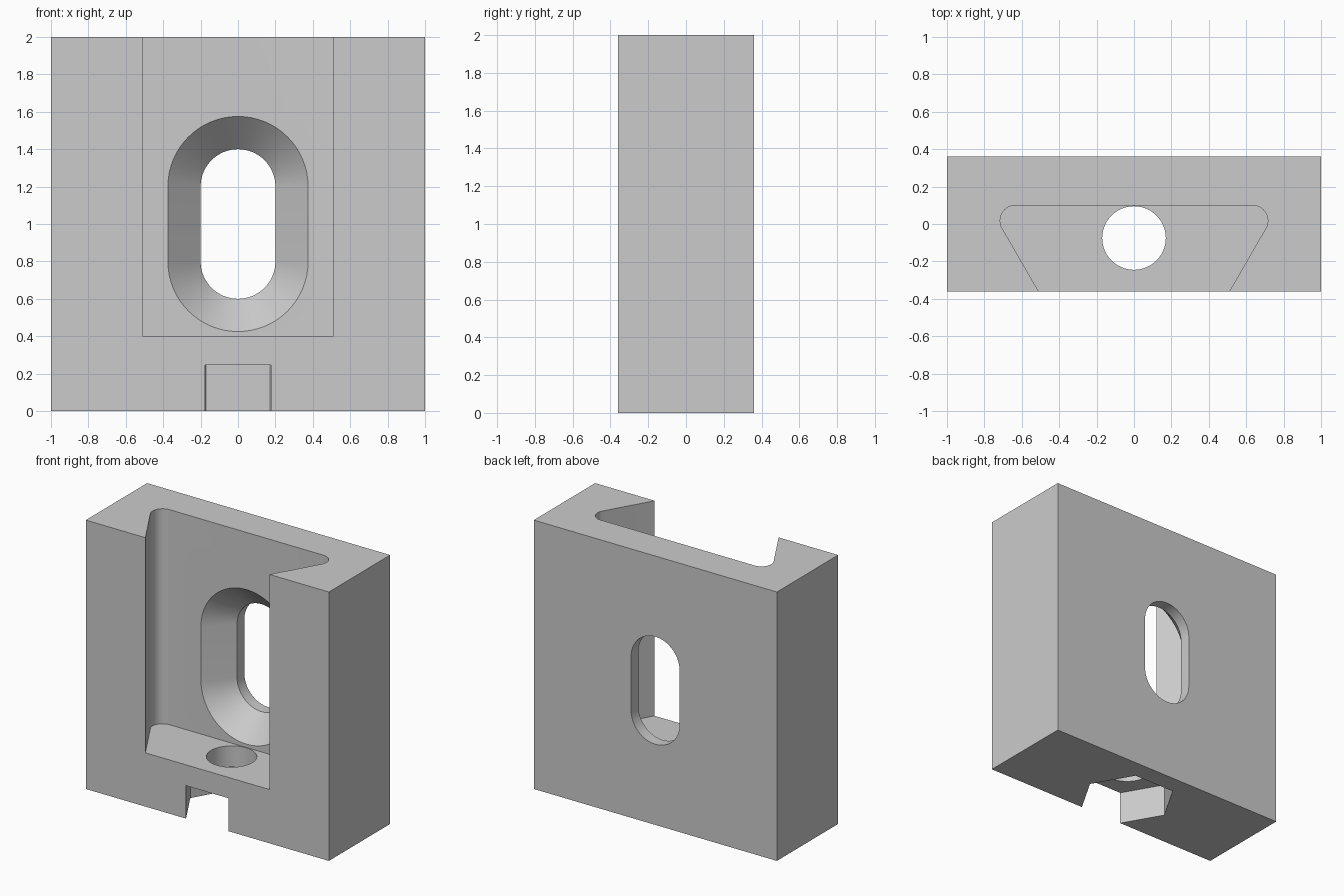
import bpy, bmesh, math

if "Cube" in bpy.data.objects:
    bpy.data.objects.remove(bpy.data.objects["Cube"])

grey = bpy.data.materials.new("plain_grey")
grey.diffuse_color = (0.6, 0.6, 0.6, 1)
grey.use_nodes = True
grey.node_tree.nodes["Principled BSDF"].inputs["Base Color"].default_value = grey.diffuse_color


def loft(name, rings):
    """Closed solid through matching rings of 3D points."""
    bm = bmesh.new()
    loops = [[bm.verts.new(p) for p in ring] for ring in rings]
    n = len(loops[0])
    for a, b in zip(loops, loops[1:]):
        for i in range(n):
            j = (i + 1) % n
            bm.faces.new((a[i], a[j], b[j], b[i]))
    bm.faces.new(loops[0])
    bm.faces.new(loops[-1])
    bmesh.ops.recalc_face_normals(bm, faces=bm.faces)
    mesh = bpy.data.meshes.new(name)
    bm.to_mesh(mesh)
    bm.free()
    mesh.materials.append(grey)
    ob = bpy.data.objects.new(name, mesh)
    bpy.context.collection.objects.link(ob)
    return ob


def prism(name, outline, z0, z1):
    return loft(name, [[(x, y, z) for x, y in outline] for z in (z0, z1)])


def polygon(r, n, cy):
    return [(r * math.cos(2 * math.pi * i / n), cy + r * math.sin(2 * math.pi * i / n))
            for i in range(n)]


def stadium(r, y, n=32):
    """Upright long-hole outline in the xz plane."""
    pts = []
    for cz, start in ((1.2, 0), (0.8, math.pi)):
        for i in range(n + 1):
            a = start + math.pi * i / n
            pts.append((r * math.cos(a), y, cz + r * math.sin(a)))
    return pts


HALF_Y = 0.36
BOLT_Y = -0.075

# Main block
block = prism("bracket_block", [(-1, -HALF_Y), (1, -HALF_Y), (1, HALF_Y), (-1, HALF_Y)], 0, 2)

# Dovetail pocket with rounded undercut corners, open at top and front
tan30 = math.tan(math.pi / 6)
fillet, back = 0.082, 0.10
cx = 0.51 + tan30 * (back + HALF_Y - fillet) - fillet / math.cos(math.pi / 6)
side = [(0.51 - 0.1 * tan30, -HALF_Y - 0.1)]
for i in range(17):
    a = math.radians(-30 + 120 * i / 16)
    side.append((cx + fillet * math.cos(a), back - fillet + fillet * math.sin(a)))
outline = side + [(-x, y) for x, y in reversed(side)]
pocket = prism("dovetail_pocket_cutter", outline, 0.4, 2.1)

# Countersunk long hole through the back wall
slot = loft("countersunk_slot_cutter",
            [stadium(0.395, 0.08), stadium(0.2, 0.275), stadium(0.2, 0.5)])

# Hexagonal nut recess and bolt hole through the ledge
nut = prism("nut_recess_cutter", polygon(0.34, 6, BOLT_Y), -0.1, 0.245)
bolt = prism("bolt_hole_cutter", polygon(0.17, 64, BOLT_Y), 0.1, 0.5)

bpy.context.view_layer.objects.active = block
for cutter in (pocket, slot, nut, bolt):
    cutter.hide_render = True
    mod = block.modifiers.new(cutter.name, 'BOOLEAN')
    mod.operation = 'DIFFERENCE'
    mod.solver = 'EXACT'
    mod.object = cutter
    bpy.ops.object.modifier_apply(modifier=mod.name)
    bpy.data.objects.remove(cutter)

bpy.ops.object.select_all(action='DESELECT')
block.select_set(True)
bpy.ops.object.shade_smooth_by_angle(angle=math.radians(25))
